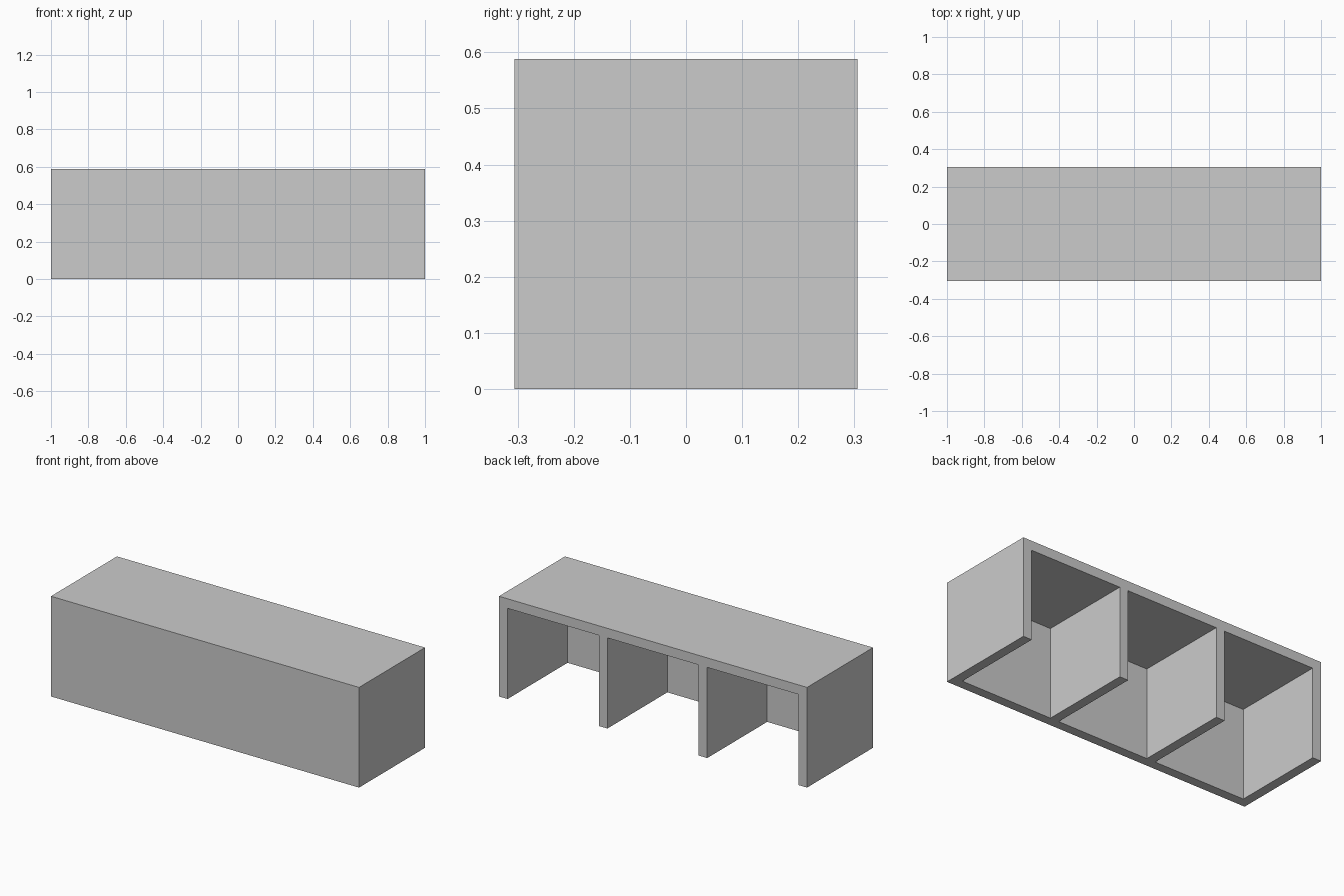
import bpy

if "Cube" in bpy.data.objects:
    bpy.data.objects.remove(bpy.data.objects["Cube"])

LENGTH, DEPTH, HEIGHT = 2.0, 0.612, 0.588
WALL = 0.056
BAYS = 3


def box(name, lo, hi):
    """Axis-aligned box between two corners."""
    bpy.ops.mesh.primitive_cube_add(size=1)
    ob = bpy.context.object
    ob.name = name
    ob.location = [(a + b) / 2 for a, b in zip(lo, hi)]
    ob.scale = [b - a for a, b in zip(lo, hi)]
    bpy.ops.object.transform_apply(location=True, rotation=False, scale=True)
    return ob


# Solid counter block
counter = box("counter_body", (-LENGTH / 2, -DEPTH / 2, 0), (LENGTH / 2, DEPTH / 2, HEIGHT))

# Bay cutter, open at the back and underneath, repeated along the length
pitch = (LENGTH - WALL) / BAYS
x0 = -LENGTH / 2 + WALL
cutter = box("bay_cutter", (x0, -DEPTH / 2 + WALL, -0.1),
             (x0 + pitch - WALL, DEPTH / 2 + 0.1, HEIGHT - WALL))
array = cutter.modifiers.new("bays", 'ARRAY')
array.count = BAYS
array.use_relative_offset = False
array.use_constant_offset = True
array.constant_offset_displace = (pitch, 0, 0)
bpy.ops.object.modifier_apply(modifier=array.name)

# Hollow out the bays, leaving front panel, top, end panels and dividers
cut = counter.modifiers.new("hollow_bays", 'BOOLEAN')
cut.operation = 'DIFFERENCE'
cut.solver = 'EXACT'
cut.object = cutter
bpy.context.view_layer.objects.active = counter
bpy.ops.object.modifier_apply(modifier=cut.name)
bpy.data.objects.remove(cutter, do_unlink=True)
